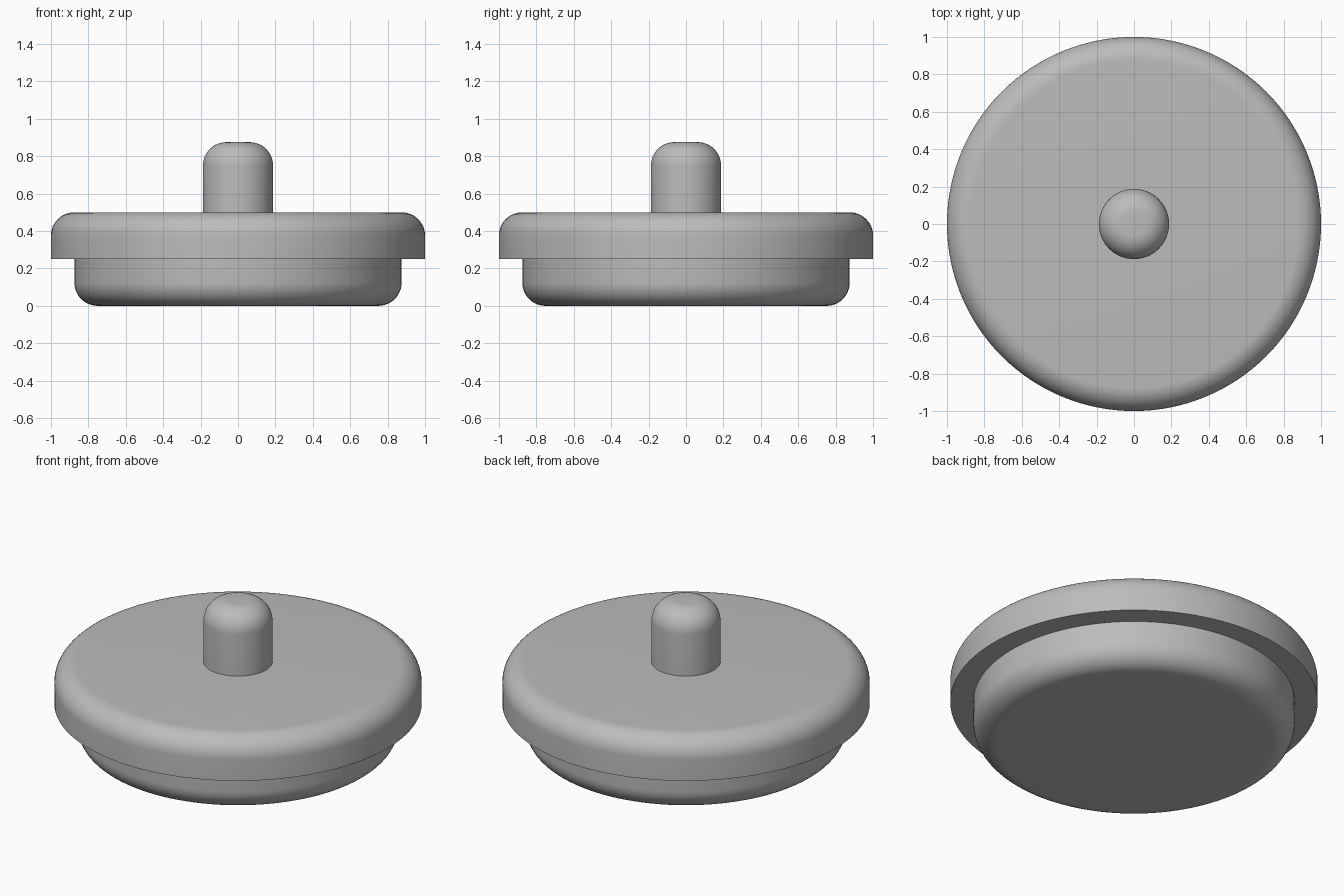
import bpy, bmesh, math

cube = bpy.data.objects.get("Cube")
if cube:
    bpy.data.objects.remove(cube)

FILLET = 0.125
SEGMENTS = 128
STEPS = 12

grey = bpy.data.materials.new("plain grey")
grey.use_nodes = True
colour = (0.5, 0.5, 0.5, 1)
grey.diffuse_color = colour
grey.node_tree.nodes["Principled BSDF"].inputs["Base Color"].default_value = colour


def rounded_disc(name, radius, square_z, round_z):
    """Spin a solid disc whose rim is rounded at round_z and sharp at square_z."""
    side = 1 if round_z > square_z else -1
    profile = [(0, square_z), (radius, square_z)]
    for i in range(STEPS + 1):
        a = math.pi / 2 * i / STEPS
        profile.append((radius - FILLET + FILLET * math.cos(a),
                        round_z - side * FILLET * (1 - math.sin(a))))
    profile.append((0, round_z))

    bm = bmesh.new()
    verts = [bm.verts.new((r, 0, z)) for r, z in profile]
    edges = [bm.edges.new(pair) for pair in zip(verts, verts[1:])]
    bmesh.ops.spin(bm, geom=verts + edges, cent=(0, 0, 0), axis=(0, 0, 1),
                   angle=2 * math.pi, steps=SEGMENTS)
    bmesh.ops.remove_doubles(bm, verts=bm.verts, dist=0.0001)
    bmesh.ops.recalc_face_normals(bm, faces=bm.faces)
    mesh = bpy.data.meshes.new(name)
    bm.to_mesh(mesh)
    bm.free()
    mesh.materials.append(grey)
    obj = bpy.data.objects.new(name, mesh)
    bpy.context.collection.objects.link(obj)

    bpy.ops.object.select_all(action="DESELECT")
    obj.select_set(True)
    bpy.context.view_layer.objects.active = obj
    bpy.ops.object.shade_smooth_by_angle(angle=math.radians(30))
    return obj


# Plug with a rounded lower rim
rounded_disc("lower_plug", 0.875, 0.25, 0)
# Wide lid with a rounded upper rim
rounded_disc("lid", 1, 0.25, 0.5)
# Handle knob with a rounded top
rounded_disc("knob", 0.1875, 0.5, 0.875)
